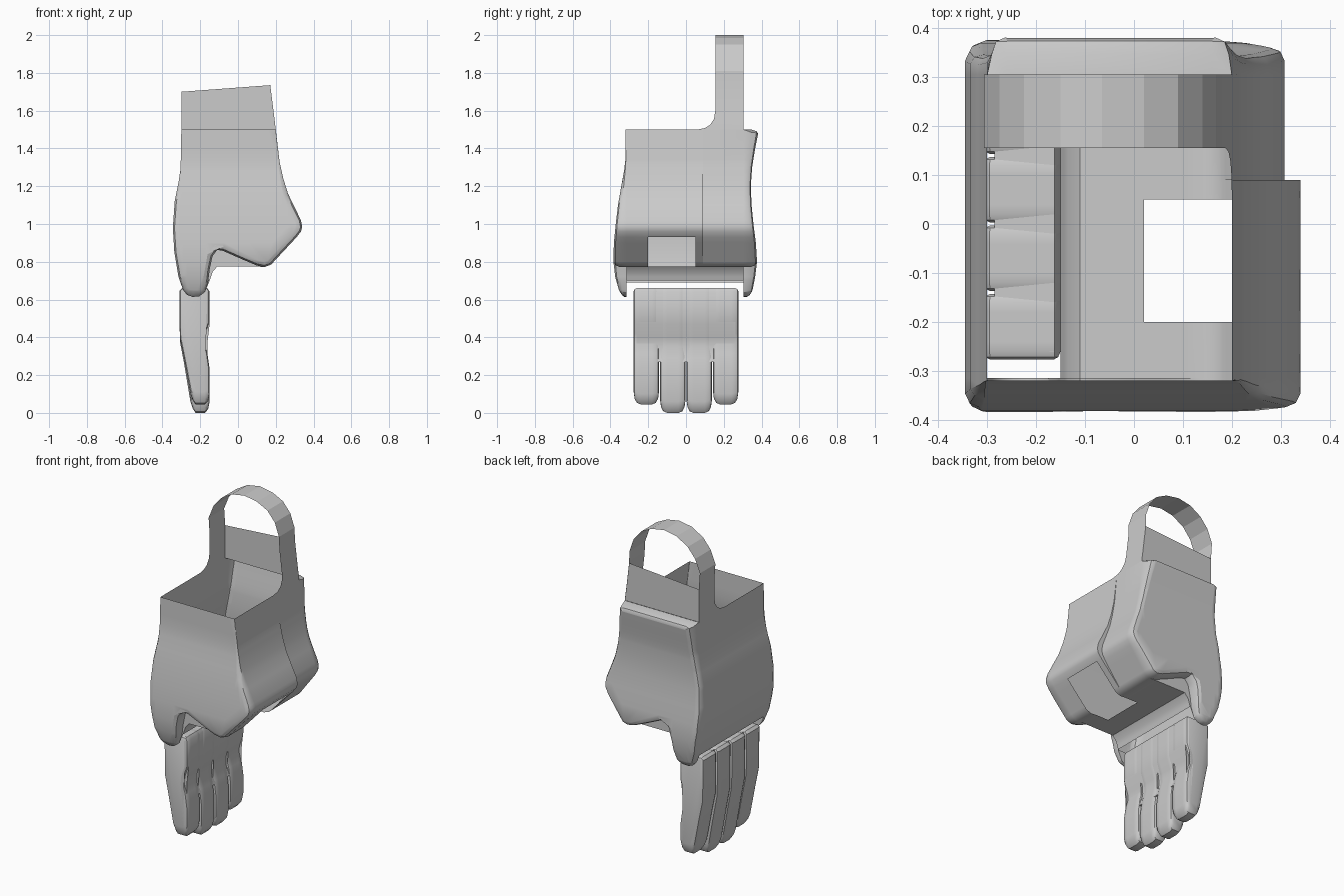
import bpy, bmesh, math
from mathutils import Vector

if "Cube" in bpy.data.objects:
    bpy.data.objects.remove(bpy.data.objects["Cube"])

grey = bpy.data.materials.new("plain grey")
grey.use_nodes = True
grey.diffuse_color = (0.6, 0.6, 0.6, 1)
grey.node_tree.nodes["Principled BSDF"].inputs["Base Color"].default_value = (0.6, 0.6, 0.6, 1)


def finish(name, bm, angle=35):
    """Turn a bmesh into a named, shaded object."""
    bmesh.ops.recalc_face_normals(bm, faces=bm.faces)
    me = bpy.data.meshes.new(name)
    bm.to_mesh(me)
    bm.free()
    me.materials.append(grey)
    ob = bpy.data.objects.new(name, me)
    bpy.context.collection.objects.link(ob)
    bpy.ops.object.select_all(action='DESELECT')
    ob.select_set(True)
    bpy.context.view_layer.objects.active = ob
    bpy.ops.object.shade_smooth_by_angle(angle=math.radians(angle))
    return ob


def loft(stations):
    """Skin a list of (y, xz outline) rings and cap both ends."""
    bm = bmesh.new()
    rings = [[bm.verts.new((x, y, z)) for x, z in pts] for y, pts in stations]
    n = len(rings[0])
    for a, b in zip(rings, rings[1:]):
        for i in range(n):
            j = (i + 1) % n
            bm.faces.new((a[i], a[j], b[j], b[i]))
    caps = [bm.faces.new(rings[0]), bm.faces.new(rings[-1])]
    bmesh.ops.triangulate(bm, faces=caps)
    bmesh.ops.remove_doubles(bm, verts=bm.verts, dist=0.0003)
    return bm


def inset(pts, amount):
    """Shrink a counter-clockwise outline; amount is a function of z."""
    out = []
    for i, (x, z) in enumerate(pts):
        p, q = pts[i - 1], pts[(i + 1) % len(pts)]
        t = Vector((q[0] - p[0], q[1] - p[1])).normalized()
        out.append((x - t.y * amount(z), z + t.x * amount(z)))
    return out


def lerp(table, z):
    for (z0, v0), (z1, v1) in zip(table, table[1:]):
        if z <= z1:
            return v0 + (v1 - v0) * max(0, (z - z0) / (z1 - z0))
    return table[-1][1]


# Hand shell: outline of the end plates with the ear around the finger joint
plate = [(-.26, 1.5), (-.30, 1.5), (-.30, 1.32), (-.315, 1.22), (-.335, 1.12), (-.345, .98),
         (-.337, .85), (-.315, .72), (-.29, .65), (-.27, .625), (-.24, .614), (-.205, .617),
         (-.175, .64), (-.157, .70), (-.15, .76), (-.135, .83), (-.11, .863), (-.08, .858),
         (.02, .814), (.10, .78), (.14, .772), (.175, .785), (.31, .93), (.333, .96),
         (.34, .985), (.333, 1.02), (.265, 1.16), (.24, 1.24), (.22, 1.33), (.20, 1.5), (.16, 1.5)]


def middle(p):
    """Outline between the plates: lower palm floor and open finger slot."""
    x, z = p
    if z < .69 and x < -.23:
        return (-.305, .69)
    if z <= .70 and x < -.1:
        return (-.15, .70)
    if -.16 < x < .12 and z < .9:
        return (x, .775 - .075 * max(0, (-.11 - x) / .04) ** 2)
    return p


def slim(pts):
    """Shallower thumb bulge behind the step."""
    return [(.2 + (x - .2) * .77 if x > .2 else x, z) for x, z in pts]


mid = [middle(p) for p in plate]
back = slim(plate)
back_round = [(x * .97, 1.485) if z == 1.5 and (x < -.28 or x > .18) else (x, z) for x, z in back]


def front_amt(k):
    return lambda z: k * min(1, max(0, (1.4 - z) / .2))


stations = [(-.38, inset(plate, front_amt(.028))), (-.371, inset(plate, front_amt(.009))),
            (-.35, plate), (-.315, plate), (-.315, mid), (-.2, mid), (.05, mid), (.09, mid),
            (.09, slim(mid)), (.155, slim(mid)), (.305, slim(mid)), (.305, back), (.345, back_round),
            (.371, inset(back_round, lambda z: .009)), (.38, inset(back_round, lambda z: .028))]
bm = loft(stations)

# Openings: wrist, finger slot, thumb hole
dead = []
for f in bm.faces:
    c = f.calc_center_median()
    wrist = c.z > 1.499 and -.379 < c.y < .30
    slot = abs(c.y) < .30 and -.29 < c.x < -.16 and c.z < .72
    thumb = -.2 < c.y < .05 and c.x > .02 and c.z < .93
    if wrist or slot or thumb:
        dead.append(f)
bmesh.ops.delete(bm, geom=dead, context='FACES')

# Bulge of the front and back plates along the height
front_y = [(.61, .335), (.65, .355), (.72, .375), (.8, .384), (.9, .382), (1.0, .372),
           (1.1, .36), (1.2, .343), (1.28, .328), (1.34, .321), (1.5, .32)]
back_y = [(.61, .335), (.65, .352), (.72, .366), (.8, .376), (.9, .37), (1.0, .357),
          (1.1, .347), (1.2, .343), (1.3, .35), (1.4, .366), (1.47, .38), (1.5, .384)]
for z in sorted({r[0] for r in front_y[1:-1] + back_y[1:-1]}):
    bmesh.ops.bisect_plane(bm, geom=bm.verts[:] + bm.edges[:] + bm.faces[:],
                           plane_co=(0, 0, z), plane_no=(0, 0, 1), dist=1e-5)
for v in bm.verts:
    if v.co.y < -.315:
        v.co.y = -.315 + (v.co.y + .315) * (lerp(front_y, v.co.z) - .315) / .065
    elif v.co.y > .305:
        v.co.y = .305 + (v.co.y - .305) * (lerp(back_y, v.co.z) - .305) / .075
finish("hand_shell", bm)

# Wrist strap arch with flared feet, and the panel behind it
path = [(-.30, 1.5), (-.30, 1.508), (-.30, 1.525), (-.30, 1.555), (-.30, 1.6), (-.30, 1.70),
        (-.307, 1.80), (-.275, 1.88), (-.225, 1.94), (-.15, 1.985), (-.065, 2.0), (.02, 1.985),
        (.09, 1.95), (.14, 1.89), (.168, 1.81), (.171, 1.735), (.187, 1.6), (.193, 1.555),
        (.197, 1.525), (.199, 1.508), (.20, 1.5)]
flare = [(1.5, .06), (1.508, .10), (1.525, .128), (1.555, .148), (1.6, .155)]
bm = bmesh.new()
rows = [(bm.verts.new((x, lerp(flare, z), z)), bm.verts.new((x, .305, z))) for x, z in path]
for a, b in zip(rows, rows[1:]):
    bm.faces.new((a[0], b[0], b[1], a[1]))
finish("wrist_strap", bm, 15)
bm = bmesh.new()
bm.faces.new([bm.verts.new((x, .304, z)) for x, z in
              [(-.30, 1.5), (.20, 1.5), (.171, 1.735), (-.30, 1.70)]])
finish("strap_panel", bm)

# Fingers: one side profile, rounded towards each finger's edges
finger = [(-.295, .66), (-.31, .645), (-.308, .38), (-.285, .26), (-.252, .06), (-.238, .02),
          (-.225, 0), (-.175, 0), (-.158, .02), (-.15, .06), (-.15, .20), (-.162, .29),
          (-.178, .35), (-.174, .40), (-.15, .47), (-.15, .64), (-.162, .66)]


def finger_rings(y, tip):
    rings = []
    for off, amt, lift in [(-.067, .016, .05), (-.062, .005, .025), (-.05, 0, .008), (-.03, 0, 0),
                           (.03, 0, 0), (.05, 0, .008), (.062, .005, .025), (.067, .016, .05)]:
        pts = [(x, tip + z * (.66 - tip) / .66 + lift * max(0, 1 - z / .15)) for x, z in finger]
        rings.append((y + off, inset(pts, lambda z: amt)))
    return rings


for i, name in enumerate(["first", "second", "third", "fourth"]):
    tip = 0 if i in (1, 2) else .045
    finish(name + "_finger", loft(finger_rings(-.21 + .14 * i, tip)))

# Web joining the fingers on the palm side above the finger slits
web = [(-.285, .655), (-.285, .38), (-.262, .27), (-.16, .27), (-.17, .30), (-.1785, .35),
       (-.1745, .40), (-.1505, .47), (-.1505, .64), (-.162, .66)]
finish("finger_web", loft([(-.262, web), (.262, web)]))
